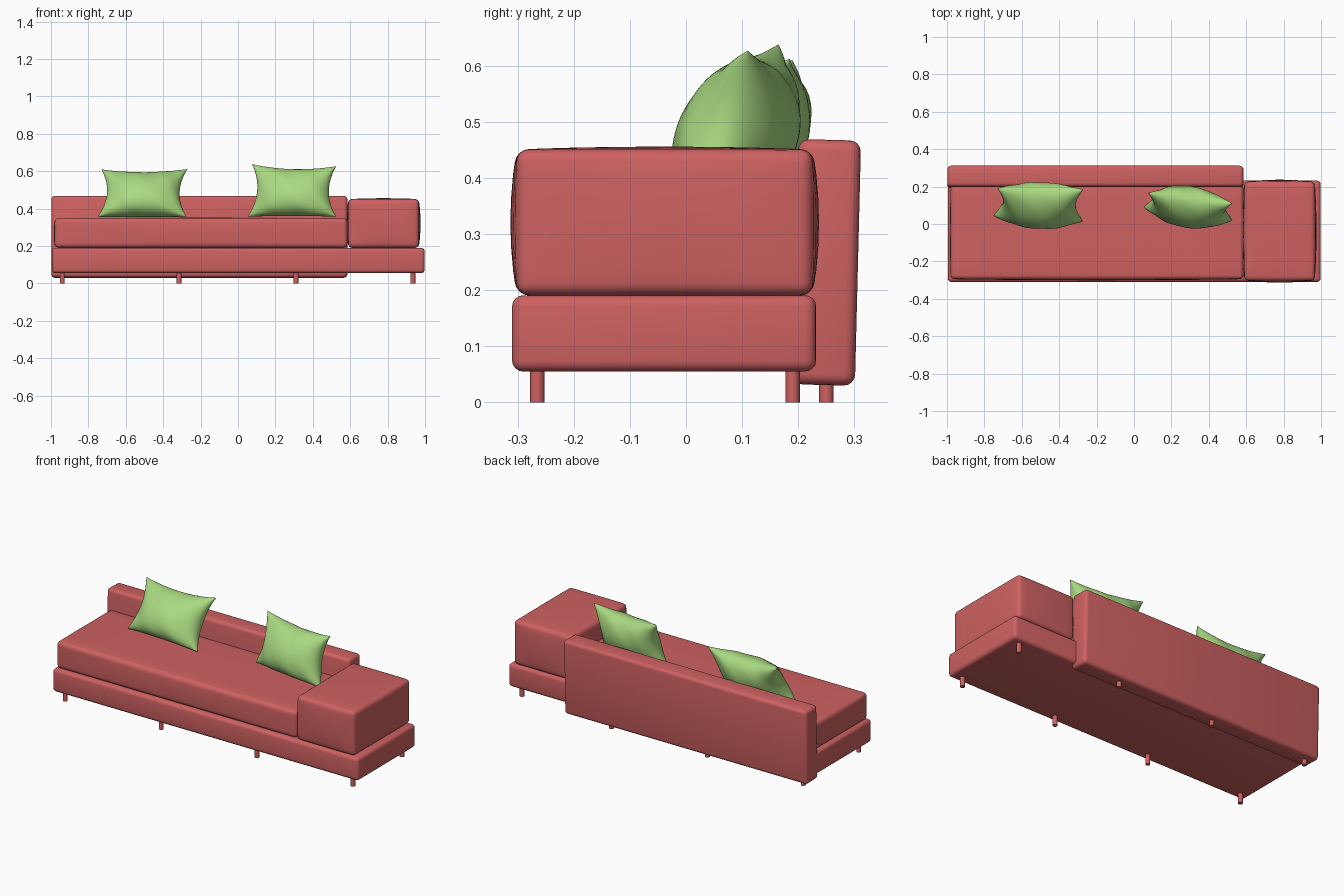
import bpy, bmesh, math
from mathutils import Vector, Matrix

if "Cube" in bpy.data.objects:
    bpy.data.objects.remove(bpy.data.objects["Cube"])


def material(name, rgb):
    m = bpy.data.materials.new(name)
    m.diffuse_color = (*rgb, 1)
    m.use_nodes = True
    m.node_tree.nodes["Principled BSDF"].inputs["Base Color"].default_value = m.diffuse_color
    return m


RED = material("red_fabric", (0.62, 0.12, 0.12))
GREEN = material("green_fabric", (0.40, 0.70, 0.22))


def finish(bm, name, mat, angle=40):
    bmesh.ops.recalc_face_normals(bm, faces=bm.faces)
    me = bpy.data.meshes.new(name)
    bm.to_mesh(me)
    bm.free()
    ob = bpy.data.objects.new(name, me)
    bpy.context.collection.objects.link(ob)
    me.materials.append(mat)
    bpy.ops.object.select_all(action='DESELECT')
    ob.select_set(True)
    bpy.context.view_layer.objects.active = ob
    bpy.ops.object.shade_smooth_by_angle(angle=math.radians(angle))
    return ob


def padded_box(name, lo, hi, radius, bulge=(0, 0, 0), tilt=0):
    """Rounded box whose faces may swell outwards."""
    lo, hi = Vector(lo), Vector(hi)
    half = (hi - lo) / 2
    bm = bmesh.new()
    bmesh.ops.create_cube(bm, size=2)
    if any(bulge):
        bmesh.ops.subdivide_edges(bm, edges=bm.edges[:], cuts=5, use_grid_fill=True)
    for v in bm.verts:
        p = v.co.copy()
        for a in range(3):
            b, c = (a + 1) % 3, (a + 2) % 3
            swell = (1 - p[b] ** 2) * (1 - p[c] ** 2)
            v.co[a] = p[a] * (half[a] + bulge[a] * swell)
    bm.normal_update()
    edges = [e for e in bm.edges if e.calc_face_angle() > 0.9]
    bmesh.ops.bevel(bm, geom=edges, offset=radius, segments=4, profile=0.5, affect='EDGES')
    bm.transform(Matrix.Translation((lo + hi) / 2) @ Matrix.Rotation(tilt, 4, 'X'))
    return finish(bm, name, RED)


# Sofa body
padded_box("base", (-0.995, -0.31, 0.055), (0.998, 0.232, 0.191), 0.02)
padded_box("seat_cushion", (-0.98, -0.295, 0.191), (0.585, 0.21, 0.35), 0.022, (0.004, 0.006, 0.002))
padded_box("arm_cushion", (0.59, -0.302, 0.191), (0.967, 0.226, 0.451), 0.022, (0.009, 0.011, 0.005))
padded_box("backrest", (-0.998, 0.1945, 0.031), (0.585, 0.3065, 0.468), 0.02, tilt=-0.025)

# Legs
for i, x in enumerate((-0.94, -0.315, 0.31, 0.935)):
    for side, y in (("front", -0.265), ("back", 0.25 if x < 0.6 else 0.19)):
        bm = bmesh.new()
        bmesh.ops.create_cone(bm, cap_ends=True, segments=20, radius1=0.0128, radius2=0.0128,
                              depth=0.07, matrix=Matrix.Translation((x, y, 0.035)))
        finish(bm, f"{side}_leg_{i + 1}", RED)


def pillow(name, bl, br, tl, tr, thick, phase):
    """Soft pillow between four corners, pinched edges, resting on the seat."""
    bl, br, tl, tr = map(Vector, (bl, br, tl, tr))
    across = (br - bl).normalized()
    up = ((tl + tr) - (bl + br)).normalized()
    normal = (across.cross(up) + Vector((0, -0.35, -0.1))).normalized()
    n = 28
    bm = bmesh.new()
    for side in (1, -1):
        grid = []
        for j in range(n + 1):
            row = []
            for i in range(n + 1):
                u, v = (-math.cos(math.pi * k / n) for k in (i, j))
                pu = u * (1 - 0.17 * (1 - v * v))
                pv = v * (1 - (0.16 if v > 0 else 0.04) * (1 - u * u))
                a, b = (pu + 1) / 2, (pv + 1) / 2
                p = bl.lerp(br, a).lerp(tl.lerp(tr, a), b)
                d = max(0, (1 - u * u) * (1 - v * v))
                puff = thick * d ** 0.5 * (1 - 0.15 * v)
                # creases running in from the edges
                crease = 0.007 * math.sin(9 * u + 4 * v * side + phase) * d ** 0.5 * (1 - d)
                p += normal * side * (puff + crease)
                p.z = max(p.z, 0.353 + 0.004 * d)
                row.append(bm.verts.new(p))
            grid.append(row)
        for j in range(n):
            for i in range(n):
                bm.faces.new((grid[j][i], grid[j][i + 1], grid[j + 1][i + 1], grid[j + 1][i]))
    bmesh.ops.remove_doubles(bm, verts=bm.verts, dist=0.0003)
    return finish(bm, name, GREEN, 60)


# Throw pillows
pillow("left_pillow", (-0.75, 0.045, 0.357), (-0.275, 0.015, 0.357),
       (-0.73, 0.19, 0.61), (-0.27, 0.185, 0.612), 0.108, 0.4)
pillow("right_pillow", (0.052, 0.09, 0.357), (0.525, 0.02, 0.357),
       (0.075, 0.165, 0.638), (0.525, 0.11, 0.627), 0.105, 2.1)
